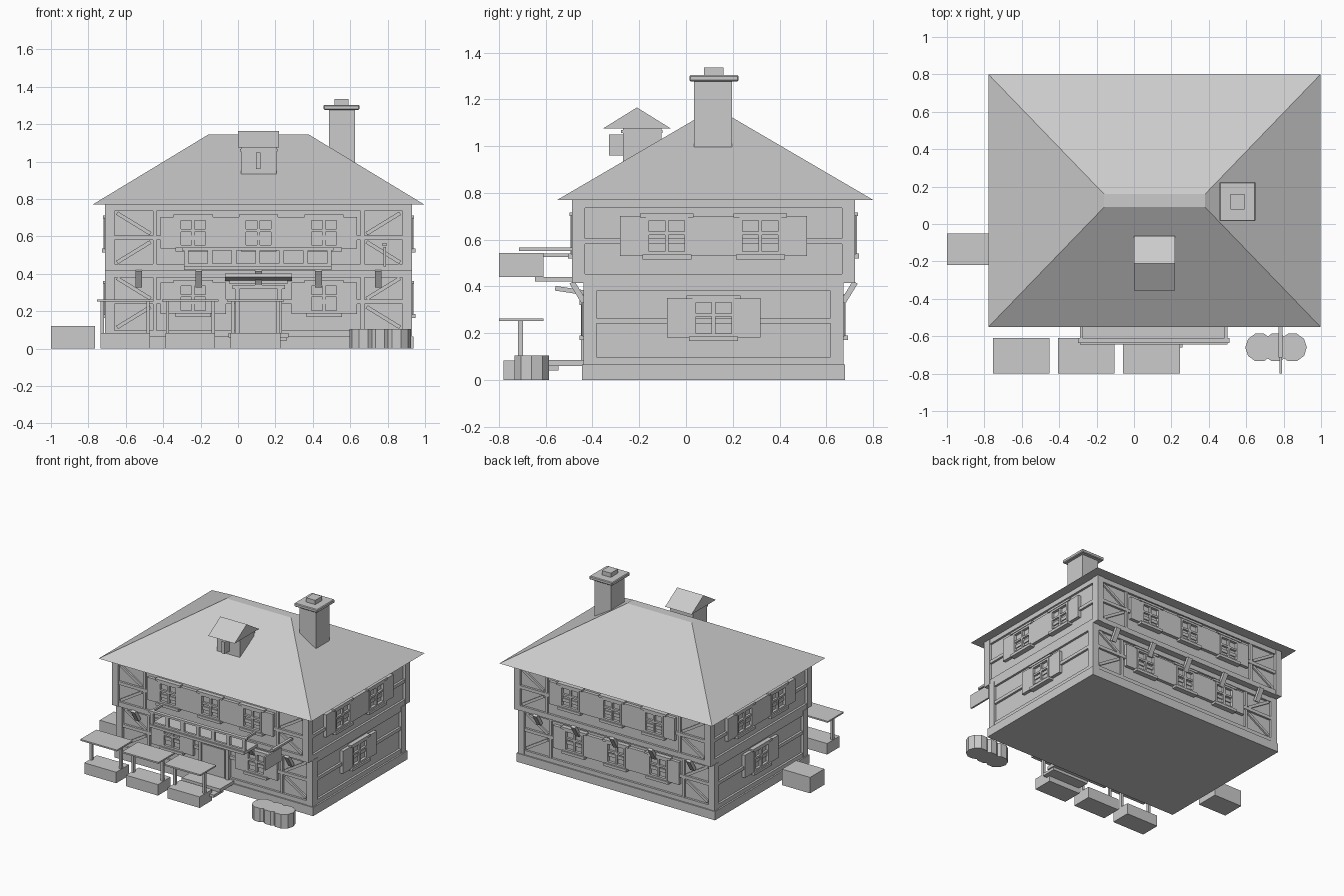
import bpy, bmesh, math
from mathutils import Vector, Matrix

if "Cube" in bpy.data.objects:
    bpy.data.objects.remove(bpy.data.objects["Cube"])

grey = bpy.data.materials.new("plain_grey")
grey.diffuse_color = (0.6, 0.6, 0.6, 1)
grey.use_nodes = True
grey.node_tree.nodes["Principled BSDF"].inputs["Base Color"].default_value = grey.diffuse_color
CX, CY = 0.11, 0.118          # centre of the house


def finish(name, bm):
    bmesh.ops.recalc_face_normals(bm, faces=bm.faces)
    me = bpy.data.meshes.new(name)
    bm.to_mesh(me)
    bm.free()
    me.materials.append(grey)
    ob = bpy.data.objects.new(name, me)
    bpy.context.collection.objects.link(ob)
    return ob


def add_box(bm, x0, x1, y0, y1, z0, z1, rot=None):
    c = Vector(((x0 + x1) / 2, (y0 + y1) / 2, (z0 + z1) / 2))
    m = Matrix.Translation(c) @ (rot or Matrix()) @ Matrix.Diagonal((x1 - x0, y1 - y0, z1 - z0, 1))
    bmesh.ops.create_cube(bm, size=1, matrix=m)


def boxes(name, *specs):
    bm = bmesh.new()
    for s in specs:
        add_box(bm, *s)
    return finish(name, bm)


def hull(name, points):
    bm = bmesh.new()
    for p in points:
        bm.verts.new(p)
    bmesh.ops.convex_hull(bm, input=bm.verts)
    bmesh.ops.dissolve_limit(bm, angle_limit=0.01, verts=bm.verts, edges=bm.edges)
    return finish(name, bm)


def on_wall(bm, side, face, u0, u1, z0, z1, d0, d1, tilt=0):
    """Box on a wall: u along the wall from its middle, d outward from its face."""
    s = -1 if side in ("front", "left") else 1
    if side in ("front", "back"):
        a, b = sorted((CY + s * (face + d0), CY + s * (face + d1)))
        add_box(bm, CX + u0, CX + u1, a, b, z0, z1, Matrix.Rotation(tilt, 4, 'Y'))
    else:
        a, b = sorted((CX + s * (face + d0), CX + s * (face + d1)))
        add_box(bm, a, b, CY + u0, CY + u1, z0, z1, Matrix.Rotation(-tilt, 4, 'X'))


def window(name, side, face, u, z0, w, sw):
    """Framed four-pane window with shutters, sill and lintel."""
    z1, h, bm = z0 + 0.16, w / 2, bmesh.new()
    t = 0.014
    for s in (-1, 1):
        a, b = sorted((u + s * h, u + s * (h + sw)))
        on_wall(bm, side, face, a, b, z0 - 0.005, z1 + 0.005, -0.03, 0.004)      # shutter
        a, b = sorted((u + s * h, u + s * (h - t)))
        on_wall(bm, side, face, a, b, z0, z1, -0.03, 0.008)                      # jamb
    on_wall(bm, side, face, u - h, u + h, z0, z0 + t, -0.03, 0.008)
    on_wall(bm, side, face, u - h, u + h, z1 - t, z1, -0.03, 0.008)
    on_wall(bm, side, face, u - h, u + h, z0, z1, -0.03, -0.012)                 # panes
    on_wall(bm, side, face, u - 0.008, u + 0.008, z0, z1, -0.03, 0.004)
    on_wall(bm, side, face, u - h, u + h, z0 + 0.085, z0 + 0.099, -0.03, 0.004)
    on_wall(bm, side, face, u - h - 0.015, u + h + 0.015, z0 - 0.02, z0, -0.03, 0.018)
    on_wall(bm, side, face, u - h - 0.025, u + h + 0.025, z1, z1 + 0.016, -0.03, 0.012)
    finish(name, bm)


# Storeys: name, half depth, bottom, top, middle rail
HX = 0.82
storeys = [("lower", 0.556, 0.06, 0.415, 0.24), ("upper", 0.605, 0.415, 0.77, 0.58)]
boxes("plinth", (CX - 0.828, CX + 0.828, CY - 0.562, CY + 0.562, 0, 0.065))
for name, hy, z0, z1, zm in storeys:
    boxes(name + "_walls", (CX - HX + .02, CX + HX - .02, CY - hy + .02, CY + hy - .02, z0, z1))
    boxes(name + "_corner_posts", *[
        (*sorted((CX + sx * HX, CX + sx * (HX - .05))),
         *sorted((CY + sy * hy, CY + sy * (hy - .055))), z0, z1) for sx in (-1, 1) for sy in (-1, 1)])
    bm = bmesh.new()
    for side in ("front", "back", "left", "right"):
        long = side in ("front", "back")
        face, half = (hy, HX - 0.05) if long else (HX, hy - 0.055)
        for a, b in ((z0, z0 + 0.037), (zm, zm + 0.024), (z1 - 0.035, z1)):
            on_wall(bm, side, face, -half, half, a, b, -0.03, -0.004)
        if long:                                     # corner panels with braces
            for s in (-1, 1):
                a, b = sorted((s * 0.565, s * 0.545))
                on_wall(bm, side, face, a, b, z0, z1, -0.03, -0.006)
                for k, zc in ((1, (zm + .024 + z1 - .035) / 2), (-1, (z0 + .037 + zm) / 2)):
                    on_wall(bm, side, face, s * .667 - .105, s * .667 + .105, zc - .01, zc + .01,
                            -0.03, -0.008, -s * k * 0.55)
    finish(name + "_timber_frame", bm)

# Windows
for side in ("front", "back"):
    for i, u in enumerate((-0.35, 0, 0.35)):
        window(f"{side}_upper_window_{i}", side, 0.605, u, 0.54, 0.16, 0.095)
        if side == "back" or u:
            window(f"{side}_lower_window_{i}", side, 0.556, u, 0.19, 0.16, 0.095)
for side in ("left", "right"):
    for i, u in enumerate((-0.2, 0.2)):
        window(f"{side}_upper_window_{i}", side, HX, u, 0.535, 0.18, 0.11)
    window(f"{side}_lower_window", side, HX, 0, 0.185, 0.18, 0.11)

# Slanted brackets under the overhang
bm = bmesh.new()
for s in (-1, 1):
    for u in (-0.64, -0.32, 0, 0.32, 0.64):
        y = CY + s * 0.58
        add_box(bm, CX + u - .018, CX + u + .018, y - .012, y + .012, .325, .425,
                Matrix.Rotation(-s * 0.55, 4, 'X'))
finish("overhang_brackets", bm)

# Hipped roof
hull("main_roof", [(x, y, 0.77) for x in (-0.778, 0.997) for y in (-0.55, 0.80)] +
     [(x, y, 1.144) for x in (-0.16, 0.38) for y in (0.09, 0.16)])

# Chimney
boxes("chimney", (.487, .625, .035, .197, .85, 1.28), (.515, .59, .077, .16, 1.29, 1.335))
cap = boxes("chimney_cap", (.457, .65, .015, .225, 1.277, 1.303))
bev = cap.modifiers.new("edge", 'BEVEL')
bev.width, bev.segments = 0.005, 1

# Dormer
boxes("dormer_body", (.015, .205, -.27, -.105, .88, 1.075), (.01, .21, -.277, -.1, 1.055, 1.068))
hull("dormer_roof", [(x, y, z) for x in (0, .22) for y, z in ((-.355, 1.075), (-.065, 1.075), (-.21, 1.165))])
boxes("dormer_sign", (.095, .12, -.33, -.265, .96, 1.05))

# Door, step and sloping canopy
boxes("door", (.005, .215, -.44, -.415, .065, .32), (.02, .2, -.445, -.43, .09, .30))
boxes("door_frame", (-.015, .008, -.45, -.41, .065, .33), (.212, .235, -.45, -.41, .065, .33),
      (-.03, .25, -.455, -.41, .32, .34))
boxes("door_step", (-.05, .27, -.6, -.43, .06, .085), (-.04, .26, -.66, -.545, .04, .06))
boxes("door_canopy", (-.07, .29, -.56, -.43, .372, .392, Matrix.Rotation(-.15, 4, 'X')),
      (-.045, .265, -.45, -.42, .345, .37))

# Balcony with railing
boxes("balcony_floor", (-.29, .50, -.645, -.48, .42, .44))
rail = [(-.30, .51, -.637, -.61, .525, .54), (-.29, .50, -.632, -.615, .44, .455)]
rail += [(x - .013, x + .013, -.633, -.613, .44, .53) for x in [-.277 + i * .1275 for i in range(7)]]
rail += [(*sorted((x, x + s * .015)), -.62, -.48, .525, .54) for x, s in ((-.29, 1), (.50, -1))]
boxes("balcony_railing", *rail)

# Hanging sign
boxes("hanging_sign", (.777, .79, -.80, -.61, .44, .543))
boxes("sign_bar", (.773, .794, -.715, -.48, .55, .565))

# Market tables: base box, two poles, thin top
for i, x in enumerate((-.603, -.255, .093)):
    boxes(f"stall_base_{i}", (x - .133, x + .133, -.78, -.63, 0, .083))
    boxes(f"stall_poles_{i}", *[(x + s * .122 - .009, x + s * .122 + .009, -.718, -.698, .08, .255) for s in (-1, 1)])
    boxes(f"stall_top_{i}", (x - .152, x + .152, -.80, -.61, .252, .263))

# Side crate
boxes("side_crate", (-1.0, -.765, -.22, -.05, 0, .12))

# Cluster of barrels
for i, x in enumerate((.672, .759, .847)):
    bm = bmesh.new()
    bmesh.ops.create_cone(bm, cap_ends=True, segments=10, radius1=.077, radius2=.077, depth=.105,
                          matrix=Matrix.Translation((x, -.66, .0525)) @ Matrix.Rotation(math.pi / 10, 4, 'Z'))
    finish(f"barrel_{i}", bm)
